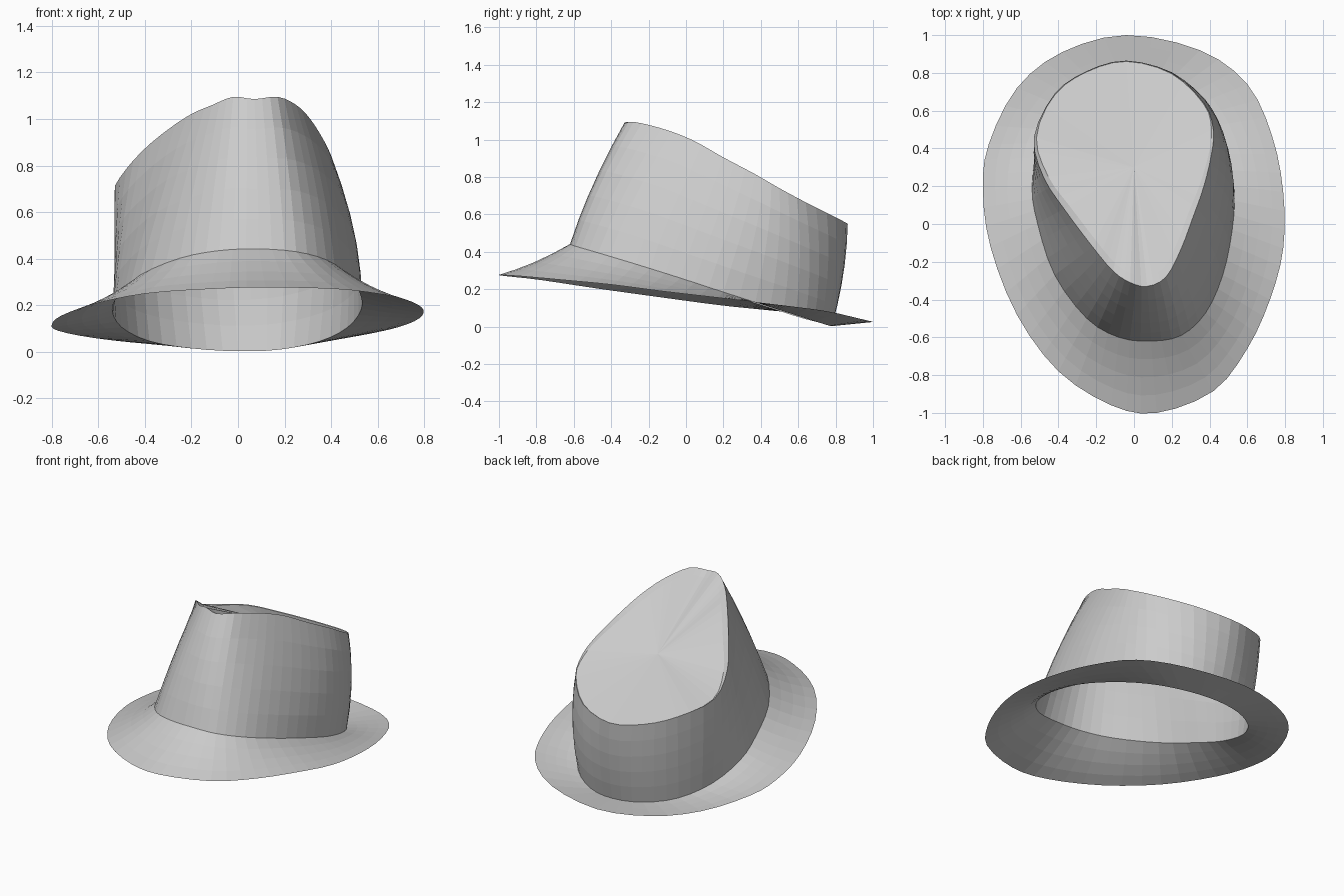
import bpy
from mathutils import Vector

if "Cube" in bpy.data.objects:
    bpy.data.objects.remove(bpy.data.objects["Cube"])

# Control loops, counter-clockwise from the front centre
BRIM = [(.12, -1, .277), (.42, -.885, .27), (.6, -.66, .25), (.72, -.4, .225), (.79, -.13, .19), (.79, .17, .155),
        (.73, .47, .12), (.6, .74, .085), (.35, .92, .045), (-.04, 1, .025), (-.38, .91, .035), (-.62, .72, .06),
        (-.77, .42, .09), (-.8, .18, .115), (-.76, -.12, .155), (-.62, -.48, .205), (-.4, -.78, .25), (-.12, -.96, .27)]
BASE = [(.09, -.62, .442), (.25, -.59, .43), (.38, -.47, .395), (.47, -.27, .335), (.52, -.03, .26), (.53, .2, .185),
        (.47, .45, .105), (.35, .64, .045), (.18, .75, .01), (0, .78, .003), (-.2, .74, .015), (-.38, .62, .046),
        (-.5, .43, .106), (-.54, .2, .18), (-.51, 0, .245), (-.42, -.27, .33), (-.25, -.5, .402), (-.08, -.6, .435)]
RIM = [(.07, -.33, 1.085), (.17, -.28, 1.095), (.25, -.13, 1.06), (.31, .03, 1.0), (.37, .2, .905), (.41, .37, .815),
       (.42, .5, .74), (.37, .64, .665), (.2, .80, .585), (-.04, .865, .55), (-.25, .81, .575), (-.42, .69, .625),
       (-.53, .46, .685), (-.48, .25, .785), (-.37, .08, .90), (-.22, -.12, 1.01), (-.11, -.25, 1.06), (-.02, -.31, 1.095)]


def smooth_loop(points, steps=3):
    """Closed spline through the control points."""
    p = [Vector(q) for q in points]
    n = len(p)
    out = []
    for i in range(n):
        a, b, c, d = p[i - 1], p[i], p[(i + 1) % n], p[(i + 2) % n]
        for s in range(steps):
            t = s / steps
            out.append(0.5 * (2 * b + (c - a) * t + (2 * a - 5 * b + 4 * c - d) * t * t
                              + (3 * b - a - 3 * c + d) * t ** 3))
    return out


def loft(name, rings, centre=None):
    """Skin successive rings, optionally closing the last one to a point."""
    n = len(rings[0])
    verts = [v for r in rings for v in r]
    faces = [(k * n + i, k * n + (i + 1) % n, (k + 1) * n + (i + 1) % n, (k + 1) * n + i)
             for k in range(len(rings) - 1) for i in range(n)]
    if centre is not None:
        verts.append(centre)
        last = (len(rings) - 1) * n
        faces += [(last + i, last + (i + 1) % n, len(verts) - 1) for i in range(n)]
    mesh = bpy.data.meshes.new(name)
    mesh.from_pydata(verts, [], faces)
    ob = bpy.data.objects.new(name, mesh)
    bpy.context.collection.objects.link(ob)
    return ob


outer, base, rim = smooth_loop(BRIM), smooth_loop(BASE), smooth_loop(RIM)
for v in base:
    v.z = max(v.z, 0)

# Brim: flares gently from the crown, turned up slightly at the back
brim_rings = []
for t in (0, .25, .5, .75, 1):
    ring = []
    for o, b in zip(outer, base):
        v = o.lerp(b, t)
        v.z -= max(0, b.z - o.z) * .35 * t * (1 - t)
        ring.append(v)
    brim_rings.append(ring)
loft("brim", brim_rings)

# Crown wall: bulged sides tapering to the sloping rim, fuller on the right
wall = []
for t in (0, .2, .4, .6, .8, 1):
    ring = []
    for b, r in zip(base, rim):
        v = b.lerp(r, t)
        out = Vector((v.x, v.y - .1, 0)).normalized()
        ring.append(v + out * .075 * (1 + .7 * out.x) * t * (1 - t))
    wall.append(ring)
loft("crown_wall", wall)

# Crown top: lip at the front fading out to the back, around a sloping panel
centre = Vector((0, .3, .785))
lip = []
for r in rim:
    f = min(1, max(.1, (.65 - r.y) / .6))
    p = r.lerp(Vector((centre.x, centre.y, r.z)), .08 * f)
    lip.append(p - Vector((0, 0, .028 * f)))
panel = [p.lerp(centre, .5) for p in lip]
loft("crown_top", [rim, lip, panel], centre)
